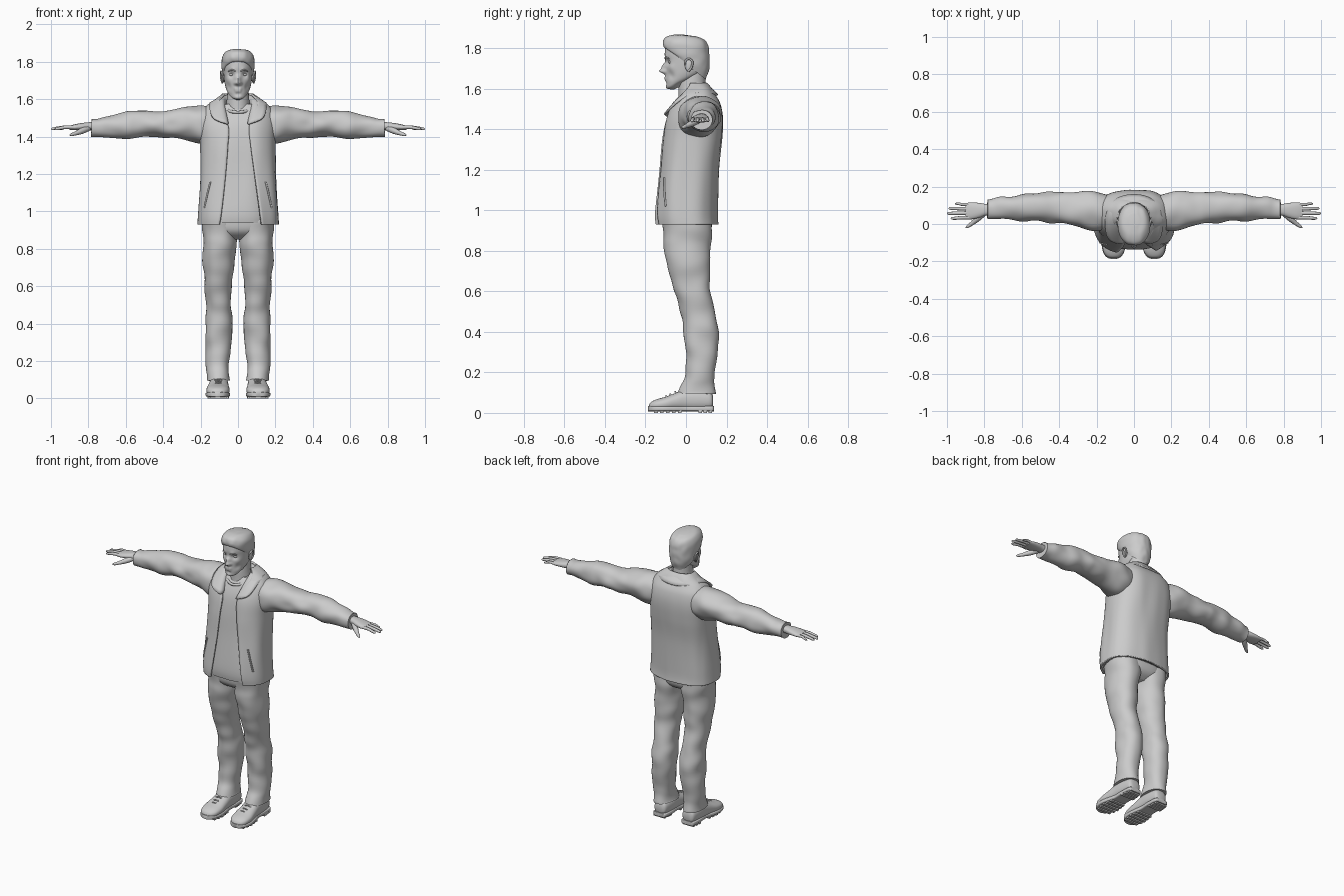
import bpy, bmesh, math
from mathutils import Vector, noise


def finish(name, bm, mirror=False, shell=0, subsurf=0, angle=45):
    bmesh.ops.recalc_face_normals(bm, faces=bm.faces)
    me = bpy.data.meshes.new(name)
    bm.to_mesh(me)
    bm.free()
    ob = bpy.data.objects.new(name, me)
    bpy.context.collection.objects.link(ob)
    bpy.ops.object.select_all(action='DESELECT')
    ob.select_set(True)
    bpy.context.view_layer.objects.active = ob
    bpy.ops.object.shade_smooth_by_angle(angle=math.radians(angle))
    if subsurf:
        ob.modifiers.new("smooth", 'SUBSURF').levels = subsurf
        ob.modifiers["smooth"].render_levels = subsurf
    if shell:
        m = ob.modifiers.new("thickness", 'SOLIDIFY')
        m.thickness, m.offset = shell, 0
    if mirror:
        ob.modifiers.new("mirror", 'MIRROR').use_mirror_merge = False
    return ob


def spline(rows, steps):
    """Catmull-Rom interpolation of equally long number tuples."""
    out = []
    for i in range(len(rows) - 1):
        a, b, c, d = (rows[max(i - 1, 0)], rows[i], rows[i + 1], rows[min(i + 2, len(rows) - 1)])
        for s in range(steps):
            t = s / steps
            out.append([q + .5 * t * (r - p + t * (2*p - 5*q + 4*r - e + t * (3*(q - r) + e - p)))
                        for p, q, r, e in zip(a, b, c, d)])
    return out + [list(rows[-1])]


def loft(name, rings, n=40, p=2.0, steps=5, bumps=(), wrinkle=None, **kw):
    """Skin rings (centre, u axis, v axis[, gap angles]) with superellipse sections."""
    bm = bmesh.new()
    gap = len(rings[0]) > 9
    loops = []
    for r in spline(rings, steps):
        c, u, v = Vector(r[:3]), Vector(r[3:6]), Vector(r[6:9])
        lo, hi = (math.pi/2 + r[9], math.pi*2.5 - r[10]) if gap else (0, math.tau)
        loop = []
        for k in range(n):
            t = lo + (hi - lo) * k / (n - 1 if gap else n)
            cs, sn = math.cos(t), math.sin(t)
            loop.append(bm.verts.new(c + u * math.copysign(abs(cs)**(2/p), cs)
                                     + v * math.copysign(abs(sn)**(2/p), sn)))
        loops.append(loop)
    for a, b in zip(loops, loops[1:]):
        for k in range(n - 1 if gap else n):
            j = (k + 1) % n
            bm.faces.new((a[k], a[j], b[j], b[k]))
    if not gap:
        bm.faces.new(loops[0])
        bm.faces.new(loops[-1])
    bmesh.ops.recalc_face_normals(bm, faces=bm.faces)
    bm.normal_update()
    for v in bm.verts:
        co = v.co.copy()
        for c, rad, off in bumps:
            for s in ((1, -1) if c[0] else (1,)):
                d = (co - Vector((c[0]*s, c[1], c[2]))).length
                v.co += Vector((off[0]*s, off[1], off[2])) * math.exp(-(d / rad)**2)
        if wrinkle:
            amp, f = wrinkle
            v.co += v.normal * amp * noise.noise(Vector(a * b for a, b in zip(co, f)))
    return finish(name, bm, **kw)


def tube(name, pts, radii, ref=(0, 0, 1), n=14, **kw):
    pts = [Vector(q) for q in pts]
    rings = []
    for i, q in enumerate(pts):
        t = (pts[min(i + 1, len(pts) - 1)] - pts[max(i - 1, 0)]).normalized()
        u = t.cross(Vector(ref)).normalized()
        rings.append((*q, *(u * radii[i]), *(t.cross(u) * radii[i])))
    return loft(name, rings, n, steps=4, **kw)


def ball(name, loc, scale, mirror=True):
    bm = bmesh.new()
    bmesh.ops.create_uvsphere(bm, u_segments=24, v_segments=16, radius=1)
    for v in bm.verts:
        v.co = Vector(a * s + b for a, s, b in zip(v.co, scale, loc))
    return finish(name, bm, mirror=mirror)


def flat(z, x, y, rx, ry, *gap):
    return (x, y, z, rx, 0, 0, 0, -ry, 0, *gap)


def tilted(yf, zf, yb, zb, rx):
    return (0, (yf+yb)/2, (zf+zb)/2, rx, 0, 0, 0, (yf-yb)/2, (zf-zb)/2)


# Head with sculpted face
head = [(-.06, 1.596, -.02, 1.615, .022), (-.092, 1.602, .0, 1.64, .042), (-.098, 1.625, .05, 1.66, .058),
        (-.1, 1.66, .085, 1.68, .068), (-.1, 1.70, .102, 1.71, .074), (-.102, 1.74, .106, 1.745, .077),
        (-.105, 1.775, .106, 1.78, .078), (-.098, 1.815, .1, 1.81, .073), (-.07, 1.845, .08, 1.84, .055),
        (-.02, 1.857, .04, 1.853, .025)]
face = [((0, -.1, 1.688), .014, (0, -.03, 0)), ((0, -.1, 1.712), .015, (0, -.017, 0)),
        ((.014, -.098, 1.685), .009, (0, -.01, 0)), ((.034, -.09, 1.732), .016, (0, .012, 0)),
        ((.028, -.095, 1.754), .015, (0, -.005, 0)), ((.012, -.1, 1.655), .01, (0, -.006, 0)),
        ((.009, -.1, 1.641), .009, (0, -.005, 0)), ((0, -.1, 1.628), .012, (0, .005, 0)),
        ((0, -.093, 1.608), .018, (0, -.004, 0)), ((.05, -.07, 1.705), .02, (.003, -.003, 0)),
        ((.05, -.075, 1.665), .02, (-.004, .004, 0))]
loft("head", [tilted(*r) for r in head], 96, 2.15, 8, face)
ball("eye", (.034, -.075, 1.732), (.015, .012, .0085))
tube("eyebrow", [(.014, -.104, 1.75), (.033, -.1, 1.756), (.052, -.084, 1.748)], [.003, .0045, .002], mirror=True)
ball("ear", (.081, .014, 1.715), (.008, .019, .03))
tube("ear_rim", [(.082, -.004, 1.715), (.088, -.002, 1.738), (.091, .014, 1.748), (.092, .031, 1.735),
                 (.09, .028, 1.708), (.083, .012, 1.686)], [.003, .005, .005, .005, .005, .005], (1, 0, 0), mirror=True)
loft("neck", [flat(1.48, 0, .035, .07, .075), flat(1.56, 0, .033, .064, .07), flat(1.62, 0, .03, .058, .066),
              flat(1.70, 0, .035, .056, .06)])

# Hair cap, low at the nape and high over the forehead
hair = [(-.096, 1.80, .098, 1.645, .077), (-.110, 1.806, .112, 1.69, .085), (-.115, 1.828, .116, 1.75, .088),
        (-.102, 1.853, .113, 1.80, .083), (-.062, 1.866, .095, 1.838, .066), (-.01, 1.866, .055, 1.857, .032)]
loft("hair", [tilted(*r) for r in hair], 72, 2.15, 6, wrinkle=(.003, (35, 8, 25)))

# Shirt under the open jacket
body = [(.93, .003, .215, .155, .39, .55), (1.0, 0, .213, .155, .34, .5), (1.2, .015, .203, .147, .25, .37),
        (1.35, .03, .2, .148, .2, .27), (1.45, .04, .205, .14, .18, .22), (1.52, .05, .195, .118, .35, .35),
        (1.565, .055, .165, .09, .6, .6), (1.60, .055, .12, .07, .9, .9), (1.625, .05, .085, .055, 1.1, 1.1)]
loft("shirt", [flat(z + .008, 0, y, rx - .02, ry - .02) for z, y, rx, ry, _, _ in body[:7]], 56, 2.5, 6,
     wrinkle=(.004, (14, 14, 3)))
tube("shirt_neckband", [(.075*math.sin(a), .032 - .088*math.cos(a), 1.56 - .03*math.cos(a))
                        for a in (i*math.pi/8 for i in range(-8, 9))], [.008]*17)

# Jacket shell with front opening
loft("jacket_body", [flat(z, 0, y, rx - .005, ry - .005, a, b) for z, y, rx, ry, a, b in body], 80, 2.5, 8,
     wrinkle=(.008, (11, 11, 3)), shell=.012)
tube("pocket_welt", [(.148, -.108, 1.16), (.165, -.107, 1.09), (.18, -.1, 1.02)], [.005]*3, (1, 0, 0), mirror=True)

# Folded collar: stand, fold and outer edge, from nape to the lapel tip
half = [((0, .075, 1.58), (0, .098, 1.633), (0, .165, 1.565)),
        ((.06, .06, 1.58), (.062, .078, 1.638), (.112, .14, 1.575)),
        ((.075, .02, 1.57), (.083, .022, 1.628), (.156, .05, 1.588)),
        ((.065, -.035, 1.52), (.074, -.042, 1.562), (.152, -.045, 1.54)),
        ((.055, -.075, 1.46), (.05, -.114, 1.468), (.138, -.092, 1.488))]
cols = [[(-x, y, z) for x, y, z in c] for c in half[:0:-1]] + half
bm = bmesh.new()
grid = [[bm.verts.new(q) for q in c] for c in cols]
for a, b in zip(grid, grid[1:]):
    for k in range(2):
        bm.faces.new((a[k], b[k], b[k+1], a[k+1]))
finish("jacket_collar", bm, shell=.01, subsurf=2, angle=180)

# Sleeves: x, y, z, half depth, half height
arm = [(.10, .06, 1.455, .08, .09), (.2, .066, 1.463, .104, .1), (.3, .08, 1.47, .095, .081),
       (.4, .087, 1.465, .085, .068), (.5, .093, 1.463, .077, .072), (.6, .09, 1.458, .07, .067),
       (.7, .084, 1.453, .06, .058), (.75, .08, 1.45, .056, .053), (.785, .078, 1.45, .055, .052)]
loft("sleeve", [(x, y, z, 0, a, 0, 0, 0, b) for x, y, z, a, b in arm], 48, 2.1, 8,
     wrinkle=(.012, (11, 8, 14)), mirror=True)

# Hands
palm = [(.74, .076, 1.455, .03, .024), (.79, .076, 1.455, .031, .022), (.83, .073, 1.453, .04, .02),
        (.87, .07, 1.45, .045, .016), (.9, .07, 1.447, .042, .011)]
loft("palm", [(x, y, z, 0, a, 0, 0, 0, b) for x, y, z, a, b in palm], 32, 2.3, mirror=True)
for nm, y, tip, r in (("index", .034, .98, .0095), ("middle", .058, 1.0, .010), ("ring", .082, .992, .0095),
                      ("little", .105, .958, .008)):
    y2 = .07 + (y - .07) * 1.1
    tube(nm + "_finger", [(.87, y, 1.449), (.92, y, 1.45), (tip - .02, y2, 1.443), (tip - .005, y2, 1.44),
                          (tip, y2, 1.439)], [r, r, r*.85, r*.6, r*.15], mirror=True)
tube("thumb", [(.80, .06, 1.445), (.835, .03, 1.43), (.865, .004, 1.418), (.89, -.014, 1.41), (.9, -.02, 1.408)],
     [.016, .016, .011, .008, .002], mirror=True)

# Trousers: z, x, y, half width, half depth
loft("trouser_seat", [flat(.85, 0, .01, .09, .06), flat(.875, 0, .008, .15, .1), flat(.91, 0, .006, .182, .12),
                      flat(.98, 0, .006, .187, .125)], 48, 2.5)
leg = [(.95, .097, .008, .094, .122), (.88, .096, .006, .093, .12), (.8, .098, .007, .088, .114),
       (.7, .102, .018, .082, .102), (.6, .105, .033, .075, .088), (.5, .103, .056, .07, .084),
       (.42, .102, .073, .072, .086), (.3, .106, .077, .067, .079), (.2, .108, .073, .061, .075),
       (.14, .106, .06, .059, .08), (.095, .104, .052, .064, .092)]
loft("trouser_leg", [flat(*r) for r in leg], 48, 2.15, 6, wrinkle=(.010, (9, 9, 12)), mirror=True)

# Shoes: y, x, z, half width, half height
shoe = [(.134, .102, .055, .025, .022), (.12, .102, .06, .042, .045), (.06, .102, .064, .05, .055),
        (0, .103, .064, .052, .055), (-.05, .105, .055, .057, .044), (-.1, .107, .045, .062, .035),
        (-.145, .108, .039, .056, .028), (-.172, .109, .034, .038, .02), (-.183, .109, .03, .015, .009)]
loft("shoe_upper", [(x, y, z, a, 0, 0, 0, 0, b) for y, x, z, a, b in shoe], 36, 2.3, mirror=True)
sole = [(.138, .102, .034), (.125, .102, .046), (.06, .102, .05), (0, .103, .048), (-.06, .106, .06),
        (-.11, .108, .065), (-.155, .109, .054), (-.178, .109, .036), (-.187, .109, .014)]
loft("shoe_sole", [(x, y, .021, a, 0, 0, 0, 0, .013) for y, x, a in sole], 36, 5, mirror=True)
for i, (y, w) in enumerate([(.12, .04), (.095, .044), (.07, .046), (-.03, .05), (-.06, .054), (-.09, .058),
                            (-.12, .054), (-.148, .045)]):
    bm = bmesh.new()
    bmesh.ops.create_cube(bm, size=1)
    for v in bm.verts:
        v.co = Vector((v.co.x * w * 2 + .105, v.co.y * .018 + y, v.co.z * .014 + .007))
    finish("sole_tread", bm, mirror=True)
for y, z in ((-.02, .113), (-.045, .104), (-.07, .093), (-.09, .084)):
    tube("shoe_lace", [(.078, y, z - .012), (.105, y - .008, z), (.132, y, z - .012)], [.004]*3, mirror=True)
